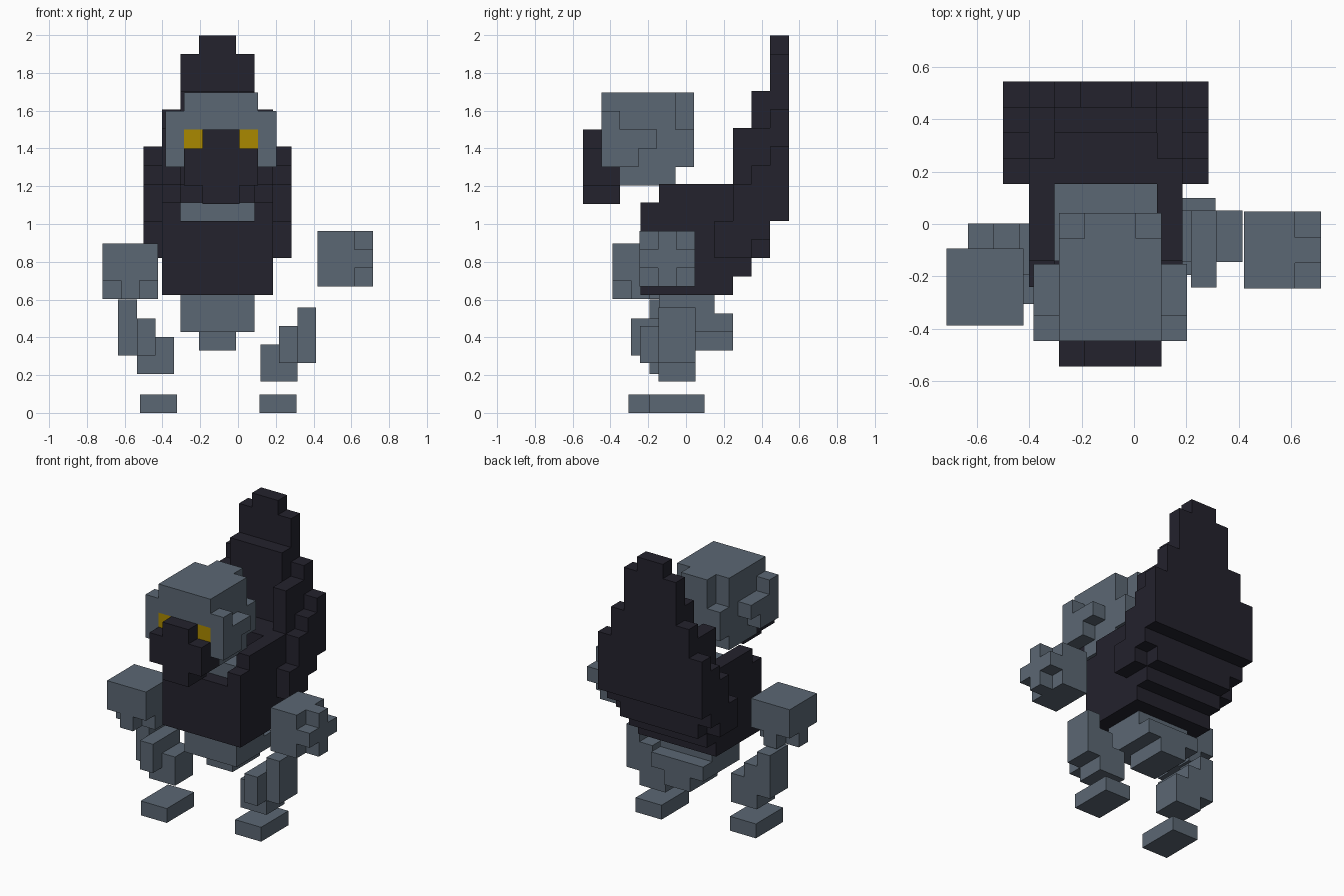
import bpy, bmesh, math
from mathutils import Vector

if "Cube" in bpy.data.objects:
    bpy.data.objects.remove(bpy.data.objects["Cube"])

V = 0.098  # edge length of one block


def material(name, r, g, b):
    m = bpy.data.materials.new(name)
    m.diffuse_color = (r, g, b, 1)
    m.use_nodes = True
    m.node_tree.nodes["Principled BSDF"].inputs["Base Color"].default_value = m.diffuse_color
    return m


GREY = material("slate grey", 0.105, 0.135, 0.172)
BLACK = material("feather black", 0.017, 0.016, 0.026)
GOLD = material("eye gold", 0.40, 0.25, 0.0)


def cells(*boxes):
    """Set of grid cells filled by boxes (x0, x1, y0, y1, z0, z1)."""
    return {(x, y, z) for a, b, c, d, e, f in boxes
            for x in range(a, b) for y in range(c, d) for z in range(e, f)}


def mirrored(filled, width):
    return filled | {(width - 1 - x, y, z) for x, y, z in filled}


def blocks(name, origin, filled, mat):
    """Skin a set of cells with outer faces only."""
    bm = bmesh.new()
    for cell in filled:
        for axis in range(3):
            for side in (0, 1):
                near = list(cell)
                near[axis] += 2 * side - 1
                if tuple(near) in filled:
                    continue
                quad = []
                for u, v in ((0, 0), (1, 0), (1, 1), (0, 1)):
                    p = list(cell)
                    p[axis] += side
                    p[(axis + 1) % 3] += u
                    p[(axis + 2) % 3] += v
                    quad.append(bm.verts.new(Vector(origin) + Vector(p) * V))
                bm.faces.new(quad if side else quad[::-1])
    bmesh.ops.remove_doubles(bm, verts=bm.verts, dist=0.001)
    bmesh.ops.dissolve_limit(bm, angle_limit=math.radians(1),
                             verts=bm.verts, edges=bm.edges)
    me = bpy.data.meshes.new(name)
    bm.to_mesh(me)
    bm.free()
    me.materials.append(mat)
    ob = bpy.data.objects.new(name, me)
    bpy.context.collection.objects.link(ob)


# Head, with side ridges and notched rear corners
HEAD = (-0.385, -0.545, 1.107)
eyes = mirrored(cells((1, 2, 1, 2, 3, 4)), 6)
skull = cells((1, 5, 1, 6, 2, 6), (1, 5, 2, 5, 1, 2))
skull |= mirrored(cells((0, 1, 1, 2, 2, 5), (0, 1, 2, 3, 2, 4),
                        (0, 1, 3, 4, 3, 4)), 6)
skull -= mirrored(cells((1, 2, 5, 6, 4, 6)), 6)
blocks("head", HEAD, skull - eyes, GREY)
blocks("eyes", HEAD, eyes, GOLD)
blocks("beak", HEAD, cells((1, 5, 0, 1, 1, 3), (1, 5, 1, 2, 1, 2),
                           (2, 4, 0, 2, 0, 1), (2, 4, 0, 1, 3, 4)), BLACK)

# Torso and hips
BODY = (-0.5, -0.24, 0.625)
blocks("torso", BODY, cells((2, 6, 1, 4, -2, 5), (2, 6, 4, 5, -2, -1),
                            (3, 5, 2, 5, -3, -1)), GREY)

# Feathered cloak: chest, flanks and the tall stepped collar behind
cloak = cells((2, 6, 0, 1, 0, 4), (2, 6, 4, 5, 0, 6),
              (2, 6, 5, 6, 1, 6), (2, 6, 6, 7, 2, 11),
              (2, 6, 7, 8, 4, 13), (3, 5, 7, 8, 13, 14))
flank = cells((1, 2, 0, 1, 0, 5), (1, 2, 1, 5, 0, 6), (1, 2, 5, 6, 1, 9),
              (1, 2, 6, 7, 2, 9), (1, 2, 7, 8, 4, 10),
              (0, 1, 4, 5, 2, 4), (0, 1, 5, 6, 2, 6),
              (0, 1, 6, 7, 3, 7), (0, 1, 7, 8, 4, 8))
blocks("cloak", BODY, cloak | mirrored(flank, 8), BLACK)

# Hands: cubes with the corners cut from one layer
cube = cells((0, 3, 0, 3, 0, 3))
outer = {(2, a, b) for a in (0, 2) for b in (0, 2)}
lower = {(a, b, 0) for a in (0, 2) for b in (0, 2)}
blocks("right_hand", (0.42, -0.247, 0.67), cube - outer, GREY)
blocks("left_hand", (-0.717, -0.388, 0.604), cube - lower, GREY)

# Stepped legs and flat feet
leg = cells((0, 2, 1, 3, 0, 2), (1, 2, 1, 3, 2, 3),
            (2, 3, 1, 3, 1, 4), (1, 2, 0, 1, 1, 3))
blocks("right_leg", (0.12, -0.243, 0.165), leg, GREY)
blocks("left_leg", (-0.634, -0.292, 0.207), {(2 - x, y, z) for x, y, z in leg}, GREY)
foot = cells((0, 2, 0, 3, 0, 1))
blocks("right_foot", (0.115, -0.195, 0), foot, GREY)
blocks("left_foot", (-0.52, -0.305, 0), foot, GREY)
